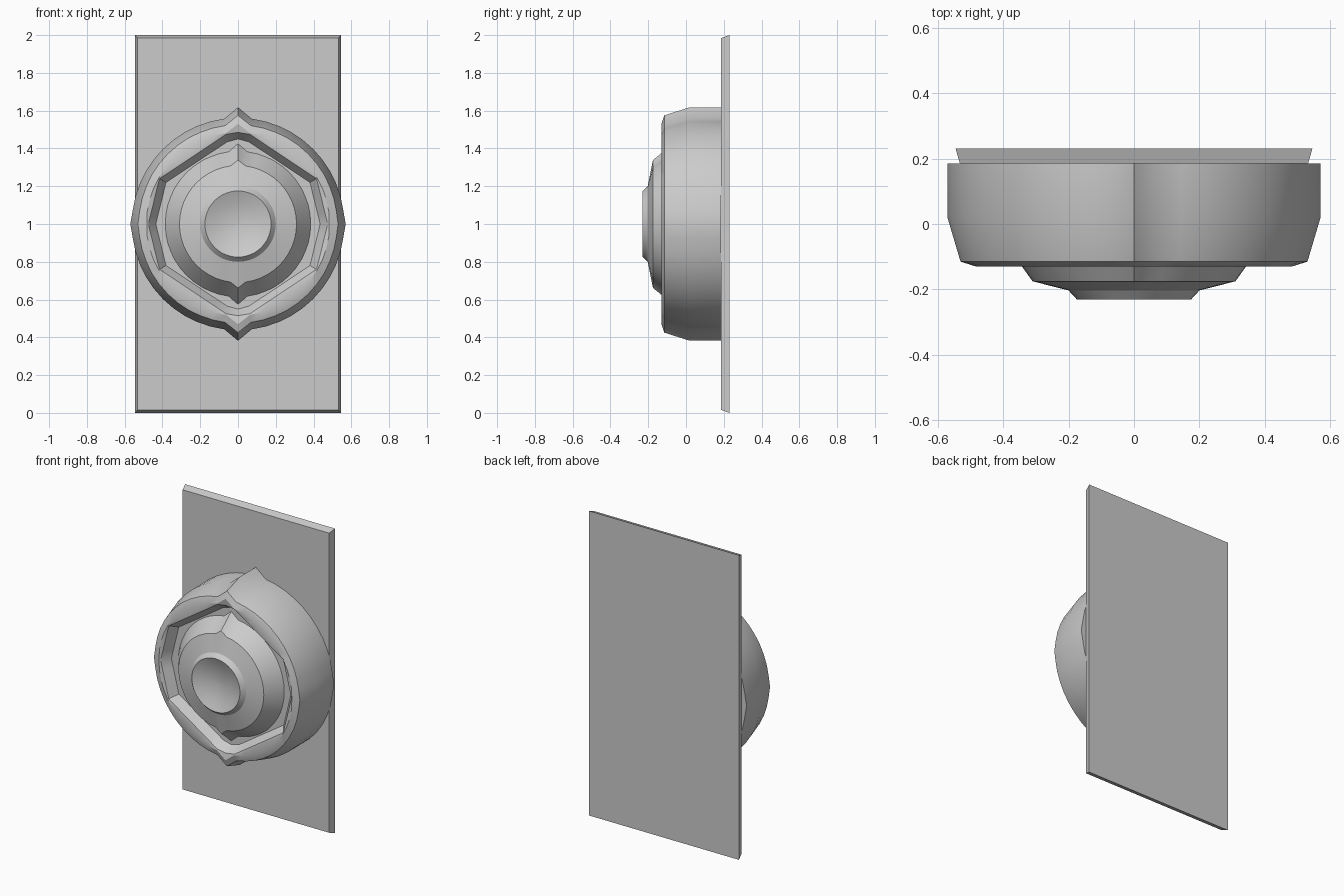
import bpy, bmesh
from math import sin, cos, pi

if "Cube" in bpy.data.objects:
    bpy.data.objects.remove(bpy.data.objects["Cube"])

N = 48  # segments around each ring


def ring(side, r, apex, y):
    """Circle with a small cusp at top and bottom and a faint corner at the sides."""
    pts = []
    for k in range(N):
        t = 2 * pi * k / N
        rad = apex if k % (N // 2) == N // 4 else side if k % (N // 2) == 0 else r
        pts.append((rad * cos(t), y, 1 + rad * sin(t)))
    return pts


def hex_ring(corners, y):
    """Rounded hexagon from four first-quadrant corners, sampled at the ring angles."""
    pts = []
    for k in range(N):
        t = 2 * pi * k / N
        c, s = abs(cos(t)), abs(sin(t))
        for (x0, z0), (x1, z1) in zip(corners, corners[1:]):
            if s * x1 <= c * z1 + 1e-6:
                dx, dz = x1 - x0, z1 - z0
                d = (x0 * dz - z0 * dx) / (c * dz - s * dx)
                break
        pts.append((d * cos(t), y, 1 + d * sin(t)))
    return pts


def loft(name, rings, cap_back=False, cap_front=False, angle=None):
    bm = bmesh.new()
    rows = [[bm.verts.new(p) for p in r] for r in rings]
    n = len(rows[0])
    for a, b in zip(rows, rows[1:]):
        for k in range(n):
            j = (k + 1) % n
            bm.faces.new((a[k], a[j], b[j], b[k]))
    if cap_back:
        bm.faces.new(rows[0][::-1])
    if cap_front:
        bm.faces.new(rows[-1])
    mesh = bpy.data.meshes.new(name)
    bm.to_mesh(mesh)
    bm.free()
    obj = bpy.data.objects.new(name, mesh)
    bpy.context.collection.objects.link(obj)
    if angle:
        bpy.ops.object.select_all(action='DESELECT')
        obj.select_set(True)
        bpy.context.view_layer.objects.active = obj
        bpy.ops.object.shade_smooth_by_angle(angle=angle)
    return obj


def rect(w, h, y):
    return [(w, y, 1 - h), (w, y, 1 + h), (-w, y, 1 + h), (-w, y, 1 - h)]


# Back plate with a chamfered front edge
loft("back_plate", [rect(0.545, 1.0, 0.23), rect(0.532, 0.984, 0.185)], True, True)

# Round housing with pointed top and bottom, and a hexagonal recess in front
loft("housing", [
    ring(0.57, 0.562, 0.618, 0.185),
    ring(0.57, 0.562, 0.618, 0.02),
    ring(0.53, 0.525, 0.575, -0.115),
    ring(0.482, 0.485, 0.53, -0.13),
    hex_ring([(0.475, 0), (0.416, 0.24), (0.0625, 0.475), (0, 0.485)], -0.125),
    hex_ring([(0.435, 0), (0.381, 0.22), (0.0573, 0.435), (0, 0.45)], -0.07),
    ring(0.385, 0.385, 0.425, -0.07),
], cap_back=True, angle=pi / 6)

# Stepped knob with a shallow dish in the middle
loft("knob", [
    ring(0.385, 0.385, 0.425, -0.07),
    ring(0.31, 0.31, 0.338, -0.175),
    ring(0.2, 0.2, 0.2, -0.203),
    ring(0.175, 0.175, 0.175, -0.23),
    ring(0.12, 0.12, 0.12, -0.208),
    ring(0.06, 0.06, 0.06, -0.195),
    ring(0.01, 0.01, 0.01, -0.19),
], cap_front=True, angle=pi / 6)
